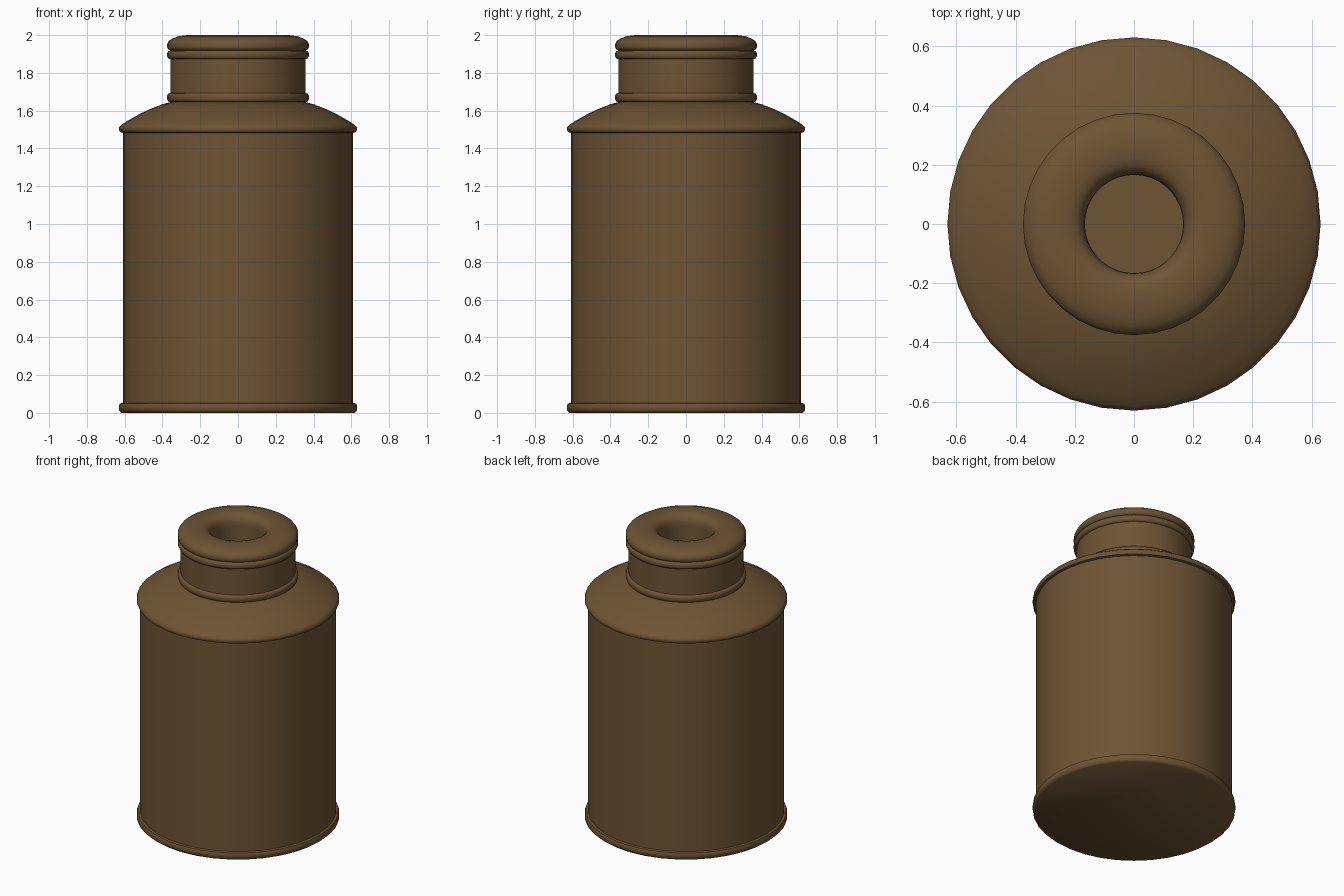
import bpy, math

if "Cube" in bpy.data.objects:
    bpy.data.objects.remove(bpy.data.objects["Cube"])

SIDES = 36

brown = bpy.data.materials.new("brown")
brown.diffuse_color = (0.155, 0.089, 0.034, 1)
brown.use_nodes = True
brown.node_tree.nodes["Principled BSDF"].inputs["Base Color"].default_value = brown.diffuse_color


def bead(r_in, r_out, z0, z1):
    """Rounded ring profile, from bottom to top."""
    d, h = r_out - r_in, z1 - z0
    return [(r_in, z0), (r_in + d * 0.7, z0 + h * 0.08), (r_out, z0 + h * 0.3),
            (r_out, z0 + h * 0.7), (r_in + d * 0.7, z0 + h * 0.92), (r_in, z1)]


def lathe(name, profile):
    """Revolve a profile; points at radius 0 close the ends."""
    verts, rings, faces = [], [], []
    for r, z in profile:
        start = len(verts)
        if r == 0:
            verts.append((0, 0, z))
            rings.append([start] * SIDES)
        else:
            for i in range(SIDES):
                a = 2 * math.pi * i / SIDES
                verts.append((r * math.cos(a), r * math.sin(a), z))
            rings.append(list(range(start, start + SIDES)))
    for lo, hi in zip(rings, rings[1:]):
        for i in range(SIDES):
            j = (i + 1) % SIDES
            faces.append(list(dict.fromkeys((lo[i], lo[j], hi[j], hi[i]))))
    mesh = bpy.data.meshes.new(name)
    mesh.from_pydata(verts, [], faces)
    mesh.materials.append(brown)
    obj = bpy.data.objects.new(name, mesh)
    bpy.context.collection.objects.link(obj)
    bpy.ops.object.select_all(action='DESELECT')
    obj.select_set(True)
    bpy.context.view_layer.objects.active = obj
    bpy.ops.object.shade_smooth_by_angle(angle=math.radians(50))
    return obj


# Base with foot ring, straight wall, shoulder
profile = [(0, 0), (0.615, 0), (0.63, 0.013), (0.63, 0.038), (0.625, 0.05), (0.61, 0.053)]
profile += [(0.61, 1.483), (0.625, 1.487), (0.63, 1.498), (0.63, 1.512), (0.615, 1.527),
            (0.58, 1.549), (0.52, 1.583), (0.46, 1.611), (0.40, 1.634), (0.358, 1.645)]
# Neck with its two beads
profile += bead(0.358, 0.375, 1.645, 1.694)
profile += bead(0.358, 0.375, 1.873, 1.919)[0:]
# Rounded lip
profile += [(0.37, 1.924), (0.375, 1.934), (0.375, 1.952), (0.366, 1.969), (0.345, 1.983),
            (0.315, 1.994), (0.27, 2.0), (0.225, 1.999), (0.197, 1.991),
            (0.178, 1.975), (0.168, 1.95), (0.166, 1.92)]
# Mouth recess
profile += [(0.166, 1.5), (0, 1.5)]

# Drop repeated points
profile = [p for i, p in enumerate(profile) if i == 0 or p != profile[i - 1]]
lathe("bottle", profile)
